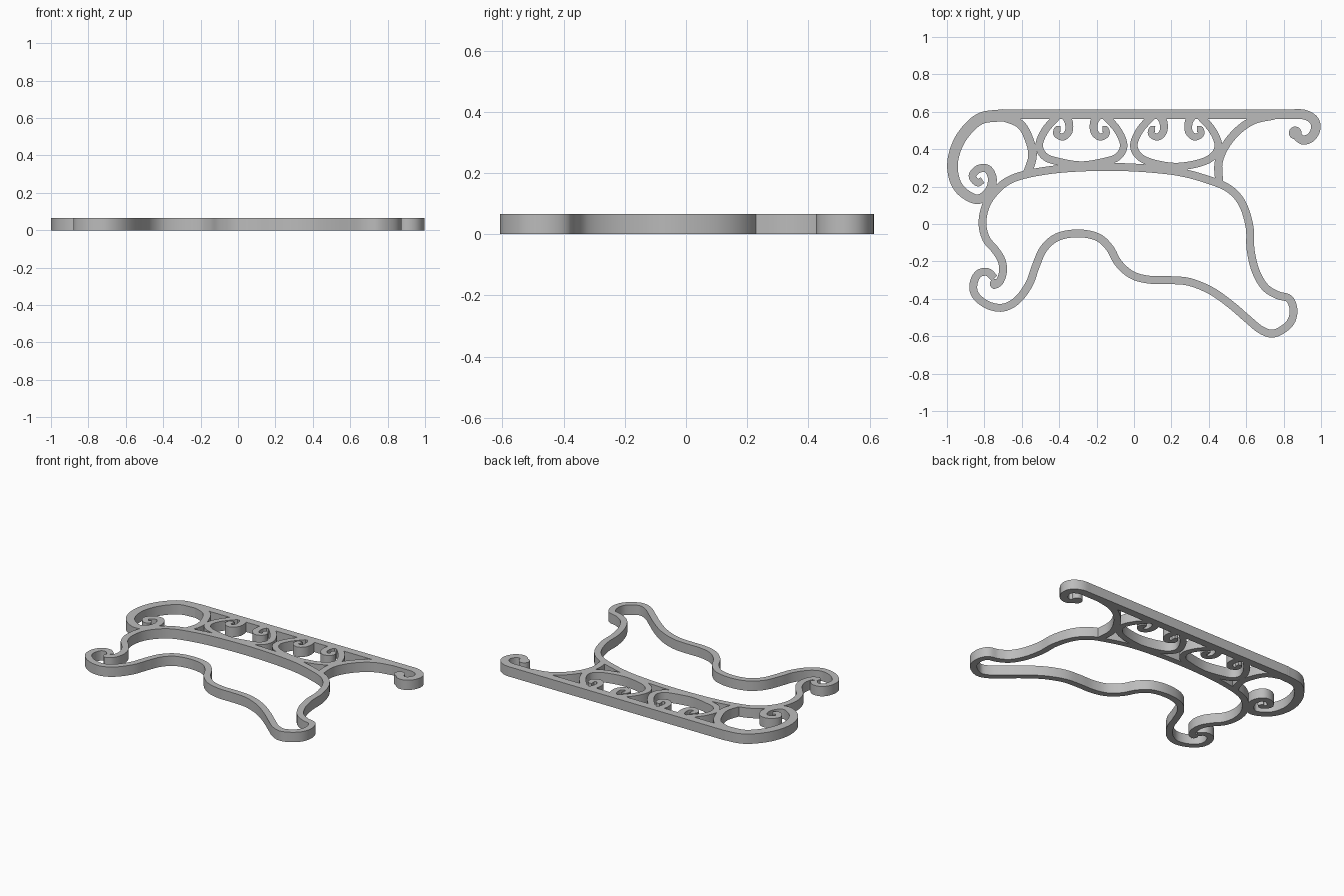
import bpy
import bmesh
import math
from mathutils import Vector

cube = bpy.data.objects.get("Cube")
if cube:
    bpy.data.objects.remove(cube, do_unlink=True)

THICK = .066   # plate height
STRIP = .042   # usual strip width

metal = bpy.data.materials.new("plain_grey")
metal.use_nodes = True
grey = (.5, .5, .5, 1)
metal.diffuse_color = grey
metal.node_tree.nodes["Principled BSDF"].inputs["Base Color"].default_value = grey


def finish(name, bm):
    """Turn a bmesh into a smooth-sided object with sharp rims."""
    bmesh.ops.recalc_face_normals(bm, faces=bm.faces)
    mesh = bpy.data.meshes.new(name)
    bm.to_mesh(mesh)
    bm.free()
    mesh.materials.append(metal)
    mesh.shade_smooth()
    mesh.set_sharp_from_angle(angle=math.radians(35))
    obj = bpy.data.objects.new(name, mesh)
    bpy.context.collection.objects.link(obj)
    return obj


def smooth_path(points, steps=6):
    """Catmull-Rom curve through the points."""
    pts = [Vector(p) for p in points]
    pts = [pts[0] * 2 - pts[1]] + pts + [pts[-1] * 2 - pts[-2]]
    path = []
    for a, b, c, d in zip(pts, pts[1:], pts[2:], pts[3:]):
        for i in range(steps):
            t = i / steps
            path.append(.5 * (2 * b + (c - a) * t
                              + (2 * a - 5 * b + 4 * c - d) * t ** 2
                              + (3 * b - a - 3 * c + d) * t ** 3))
    return path + [pts[-2]]


def strip(name, points, start=STRIP, end=None):
    """Flat bar of rectangular section that follows a smooth path."""
    end = start if end is None else end
    path = smooth_path(points)
    last = len(path) - 1
    bm = bmesh.new()
    rings = []
    for i, p in enumerate(path):
        along = (path[min(i + 1, last)] - path[max(i - 1, 0)]).normalized()
        half = (start + (end - start) * i / last) / 2
        side = Vector((-along.y, along.x)) * half
        left, right = p + side, p - side
        rings.append([bm.verts.new((*q, z)) for q, z in
                      ((left, 0), (right, 0), (right, THICK), (left, THICK))])
    for r, s in zip(rings, rings[1:]):
        for k in range(4):
            n = (k + 1) % 4
            bm.faces.new((r[k], r[n], s[n], s[k]))
    bm.faces.new(rings[0])
    bm.faces.new(rings[-1])
    return finish(name, bm)


def knob(name, x, y, radius):
    """Round end of a scroll."""
    bm = bmesh.new()
    bmesh.ops.create_cone(bm, cap_ends=True, segments=24, radius1=radius,
                          radius2=radius, depth=THICK)
    bmesh.ops.translate(bm, verts=bm.verts, vec=(x, y, THICK / 2))
    return finish(name, bm)


# Body outline: left foot tip, over the arch, right foot, wavy lower edge, curl
strip("body_outline", [
    (-.76, -.33), (-.72, -.31), (-.7, -.25), (-.71, -.19), (-.745, -.135),
    (-.79, -.08), (-.81, 0), (-.795, .09), (-.75, .165), (-.675, .23),
    (-.57, .267), (-.4, .294), (-.18, .305), (.03, .3), (.24, .278),
    (.4, .235), (.51, .187), (.58, .107), (.618, -.016), (.623, -.134),
    (.65, -.25), (.7, -.337), (.767, -.38), (.83, -.4), (.853, -.465),
    (.83, -.535), (.75, -.585), (.68, -.567), (.607, -.508), (.52, -.433),
    (.414, -.358), (.297, -.31), (.19, -.3), (.083, -.298), (-.01, -.273),
    (-.083, -.21), (-.13, -.128), (-.195, -.07), (-.3, -.05), (-.41, -.07),
    (-.484, -.134), (-.527, -.23), (-.56, -.32), (-.623, -.406),
    (-.7, -.447), (-.783, -.433), (-.848, -.38), (-.858, -.32),
    (-.832, -.267), (-.783, -.257), (-.746, -.29)])
knob("left_foot_tip", -.745, -.32, .026)

# Straight top rail and its hooked right end
strip("top_rail", [(-.72, .587), (.86, .587)], .053)
strip("rail_hook", [(.84, .587), (.91, .585), (.96, .557), (.972, .51),
                    (.945, .462), (.9, .45), (.862, .482)], .053, .048)
knob("rail_hook_knob", .862, .487, .034)

# Large scroll at the left end
strip("large_scroll", [
    (-.7, .582), (-.826, .561), (-.922, .465), (-.967, .35), (-.963, .25),
    (-.922, .176), (-.84, .132), (-.778, .17), (-.757, .24), (-.783, .294),
    (-.832, .294), (-.864, .257), (-.837, .22), (-.81, .235)], .064, .036)

# Curved braces between rail and arch
strip("left_brace", [(-.72, .58), (-.61, .535), (-.56, .45), (-.543, .36),
                     (-.575, .26)], .046)
strip("right_brace", [(.457, .21), (.452, .325), (.49, .42), (.56, .503),
                      (.645, .557), (.75, .58)], .043)


# Two cups, each with a mirrored pair of hanging curls
def cup_with_curls(label, centre, low):
    half = [(.13, .575), (.195, .5), (.226, .42), (.195, .36), (.12, low + .018)]
    cup = [(centre - x, y) for x, y in half] + [(centre, low)]
    cup += [(centre + x, y) for x, y in reversed(half)]
    strip(label + "_cup", cup, .04)
    curl = [(.09, .585), (.068, .545), (.068, .495), (.098, .465),
            (.132, .48), (.13, .507), (.112, .508)]
    for side, sign in (("left", 1), ("right", -1)):
        strip(f"{label}_{side}_curl",
              [(centre + sign * x, y) for x, y in curl], .046, .03)


cup_with_curls("first", -.281, .315)
cup_with_curls("second", .225, .307)
